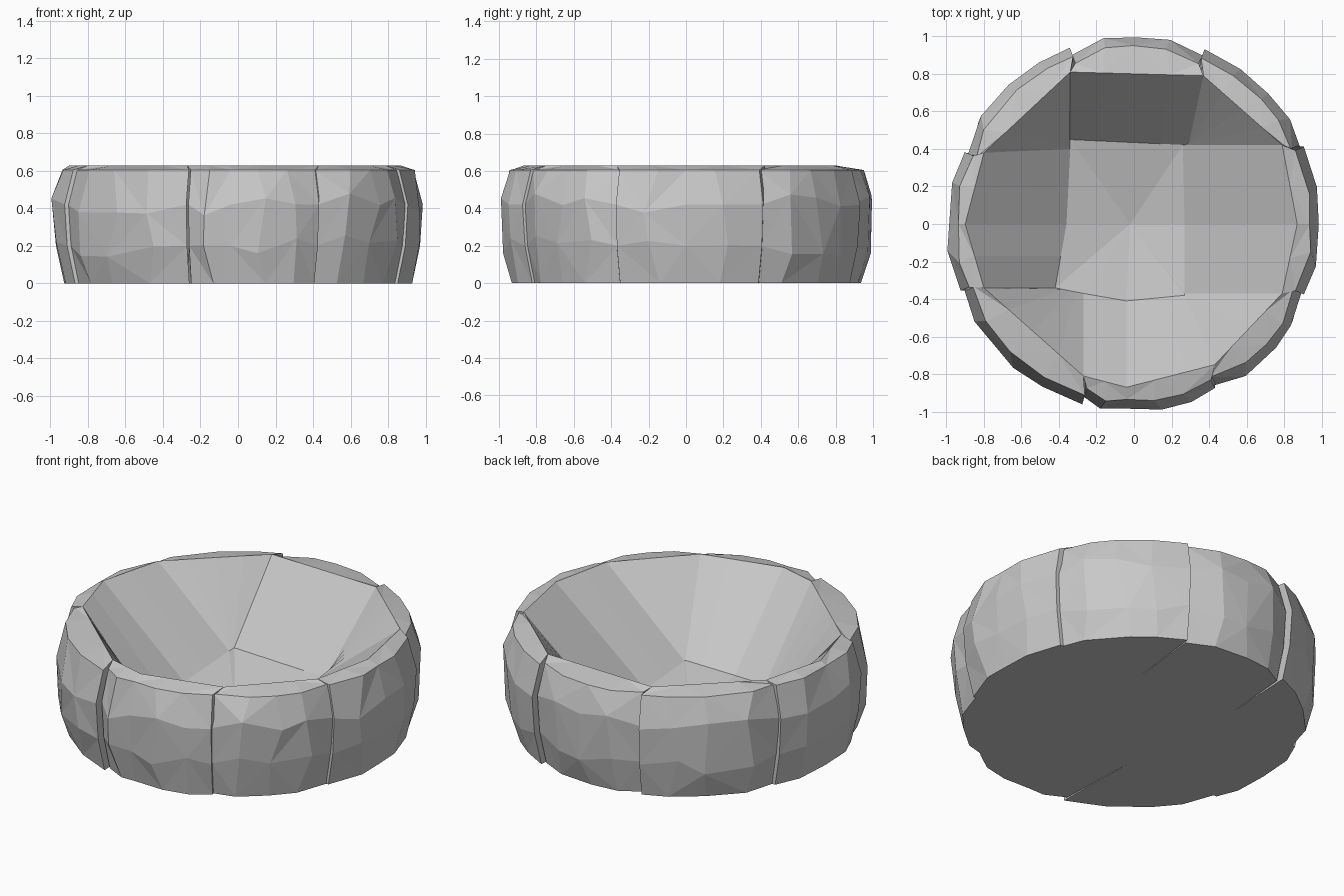
import bpy
import bmesh
import math
import random
from mathutils import Vector

random.seed(7)

cube = bpy.data.objects.get("Cube")
if cube:
    bpy.data.objects.remove(cube, do_unlink=True)

# One stone colour
stone = bpy.data.materials.new("grey_stone")
stone.use_nodes = True
tint = (0.58, 0.58, 0.58, 1)
stone.diffuse_color = tint
stone.node_tree.nodes["Principled BSDF"].inputs["Base Color"].default_value = tint
stone.node_tree.nodes["Principled BSDF"].inputs["Roughness"].default_value = 0.9

# Seams between the stones, counter-clockwise: angle, inner rim corner, floor corner
SEAMS = [
    (0, (.87, 0), (.27, 0, .14)),
    (24.5, (.79, .42), (.26, .42, .2)),
    (68, (.37, .79), (.3, .42, .2)),
    (110, (-.34, .81), (-.34, .45, .2)),
    (157, (-.8, .38), (-.34, .4, .2)),
    (180, (-.9, 0), (-.36, 0, .16)),
    (201, (-.8, -.34), (-.42, -.34, .18)),
    (254, (-.27, -.81), (-.27, -.37, .17)),
    (267.7, (-.04, -.87), (-.04, -.41, .15)),
    (296.3, (.43, -.75), (.27, -.38, .17)),
    (337.5, (.79, -.37), (.27, -.37, .17)),
]
# Outer radius at the start and end of each stone
ENDS = [(.985, .995), (.975, 1.005), (.97, .96), (1, .96), (.98, .985), (.985, .99),
        (.97, 1), (.96, .985), (.985, .975), (.96, .965), (.98, .985)]
# Bulging outer profile: height and radius factor
PROFILE = [(0, .94), (.2, .985), (.42, 1), (.605, .95)]
RIM_Z = .628


def finish(bm, name):
    bmesh.ops.remove_doubles(bm, verts=bm.verts, dist=.0005)
    bmesh.ops.recalc_face_normals(bm, faces=bm.faces)
    mesh = bpy.data.meshes.new(name)
    bm.to_mesh(mesh)
    bm.free()
    mesh.materials.append(stone)
    bpy.context.collection.objects.link(bpy.data.objects.new(name, mesh))


def face(bm, verts):
    if len({tuple(v.co) for v in verts}) > 2:
        bm.faces.new(verts)


def column(bm, t, seam_a, seam_b, radius, end, step):
    """One cross-section: outer profile, rim, floor edge and base."""
    a, rim_a, floor_a = seam_a
    b, rim_b, floor_b = seam_b
    if b < a:
        b += 360
    points = []
    for row, (z, factor) in enumerate(PROFILE):
        angle = a + (b - a) * t
        r = radius * factor
        if not end:
            angle += random.uniform(-.25, .25) * step
            r += random.uniform(-.006, .006)
            if row in (1, 2):
                z += random.uniform(-.06, .06)
        angle = math.radians(angle)
        points.append(Vector((r * math.cos(angle), r * math.sin(angle), z)))
    rim = Vector(rim_a).lerp(Vector(rim_b), t)
    floor = Vector(floor_a).lerp(Vector(floor_b), t)
    points.append(Vector((rim.x, rim.y, RIM_Z)))
    points.append(floor)
    points.append(Vector((floor.x, floor.y, 0)))
    return [bm.verts.new(p) for p in points]


# Ring of chiselled wall stones
for i, seam in enumerate(SEAMS):
    following = SEAMS[(i + 1) % len(SEAMS)]
    span = (following[0] - seam[0]) % 360
    steps = 4 if span > 35 else 3 if span > 25 else 2
    start, end = ENDS[i]
    bm = bmesh.new()
    columns = []
    for s in range(steps + 1):
        radius = start if s == 0 else end if s == steps else 1.0
        columns.append(column(bm, s / steps, seam, following, radius,
                              s in (0, steps), span / steps))
    count = len(columns[0])
    for s, (left, right) in enumerate(zip(columns, columns[1:])):
        for row in range(count):
            up = (row + 1) % count
            p, q, r, w = left[row], right[row], right[up], left[up]
            if row >= len(PROFILE):
                face(bm, [p, q, r, w])
            elif (s + row) % 2:
                face(bm, [p, q, r])
                face(bm, [p, r, w])
            else:
                face(bm, [p, q, w])
                face(bm, [q, r, w])
    face(bm, columns[0])
    face(bm, columns[-1])
    finish(bm, f"wall_stone_{i + 1}")

# Dished floor slab inside the ring
bm = bmesh.new()
edge = [corner for _, _, corner in SEAMS]
top = [bm.verts.new(c) for c in edge]
base = [bm.verts.new((x, y, 0)) for x, y, _ in edge]
middle = bm.verts.new((-.02, 0, .09))
for k in range(len(top)):
    n = (k + 1) % len(top)
    face(bm, [top[k], top[n], middle])
    face(bm, [base[k], base[n], top[n], top[k]])
bm.faces.new(base)
finish(bm, "floor_slab")
